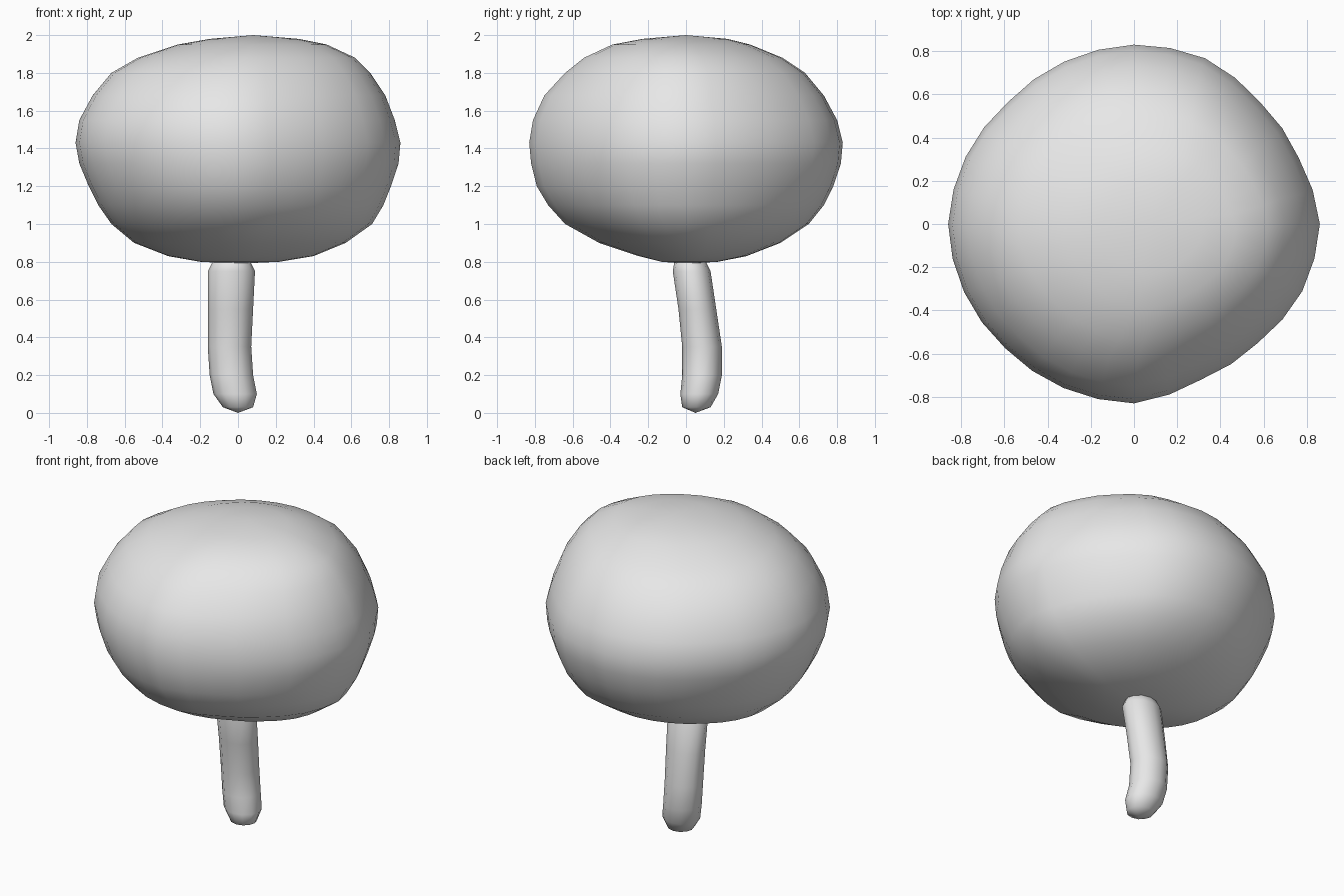
import bpy
import bmesh
from math import cos, sin, tau

default_cube = bpy.data.objects.get("Cube")
if default_cube:
    bpy.data.objects.remove(default_cube, do_unlink=True)

# One plain grey for the whole model
grey = bpy.data.materials.new("plain grey")
grey.use_nodes = True
grey.diffuse_color = (0.8, 0.8, 0.8, 1)
grey.node_tree.nodes["Principled BSDF"].inputs["Base Color"].default_value = grey.diffuse_color


def bulge_at(bulge, turn):
    """Interpolate the outline factor around one full turn."""
    position = turn * len(bulge)
    index = int(position)
    blend = position - index
    here, after = bulge[index % len(bulge)], bulge[(index + 1) % len(bulge)]
    return here + (after - here) * blend


def loft(name, sections, bottom, top, sides, bulge=(1,)):
    """Skin rings given as (z, min x, max x, min y, max y) between two end points."""
    bm = bmesh.new()
    rings = []
    for z, left, right, front, back in sections:
        ring = []
        for step in range(sides):
            turn = step / sides
            factor = bulge_at(bulge, turn)
            x = (left + right) / 2 + (right - left) / 2 * cos(tau * turn) * factor
            y = (front + back) / 2 + (back - front) / 2 * sin(tau * turn) * factor
            ring.append(bm.verts.new((x, y, z)))
        rings.append(ring)

    low, high = bm.verts.new(bottom), bm.verts.new(top)
    for i in range(sides):
        j = (i + 1) % sides
        bm.faces.new((low, rings[0][j], rings[0][i]))
        bm.faces.new((rings[-1][i], rings[-1][j], high))
        for lower, upper in zip(rings, rings[1:]):
            bm.faces.new((lower[i], lower[j], upper[j], upper[i]))

    bmesh.ops.recalc_face_normals(bm, faces=bm.faces)
    for face in bm.faces:
        face.smooth = True
    mesh = bpy.data.meshes.new(name)
    bm.to_mesh(mesh)
    bm.free()
    mesh.materials.append(grey)
    obj = bpy.data.objects.new(name, mesh)
    bpy.context.collection.objects.link(obj)
    return obj


# Lopsided rounded crown
crown_sections = [
    (0.80, -0.2, 0.22, -0.13, 0.17),
    (0.83, -0.37, 0.4, -0.25, 0.32),
    (0.9, -0.55, 0.57, -0.46, 0.5),
    (1, -0.67, 0.71, -0.64, 0.65),
    (1.1, -0.74, 0.77, -0.73, 0.73),
    (1.2, -0.79, 0.81, -0.79, 0.78),
    (1.32, -0.84, 0.85, -0.82, 0.82),
    (1.43, -0.86, 0.86, -0.83, 0.83),
    (1.55, -0.84, 0.83, -0.81, 0.8),
    (1.68, -0.77, 0.78, -0.75, 0.73),
    (1.8, -0.67, 0.7, -0.64, 0.63),
    (1.88, -0.53, 0.62, -0.54, 0.51),
    (1.95, -0.32, 0.47, -0.39, 0.34),
    (1.98, -0.15, 0.32, -0.23, 0.22),
]
crown_bulge = (1, 0.96, 0.96, 1, 1, 0.98, 0.96, 0.98,
               1, 0.99, 0.98, 0.99, 1, 0.94, 0.94, 0.98)
loft("crown", crown_sections, (0, 0, 0.79), (0.08, 0, 2), 32, crown_bulge)

# Slightly bent trunk with rounded ends
trunk_sections = [
    (0.03, -0.08, 0.08, -0.02, 0.13),
    (0.1, -0.13, 0.1, -0.03, 0.17),
    (0.2, -0.15, 0.08, -0.02, 0.19),
    (0.35, -0.16, 0.07, -0.02, 0.19),
    (0.55, -0.16, 0.08, -0.04, 0.16),
    (0.75, -0.16, 0.09, -0.07, 0.13),
    (0.81, -0.13, 0.06, -0.06, 0.1),
]
loft("trunk", trunk_sections, (0, 0.05, 0), (-0.04, 0.02, 0.85), 12)
